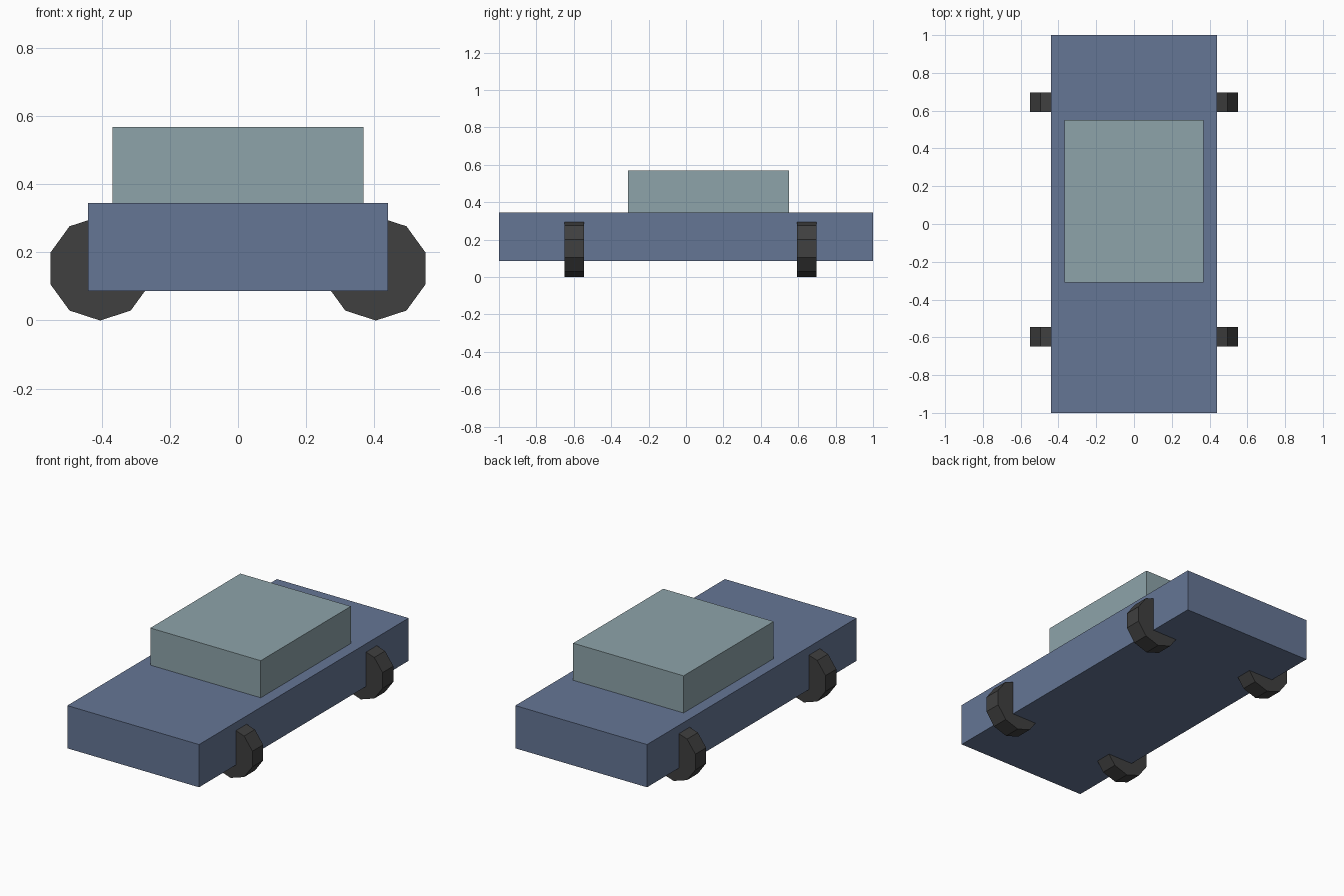
import bpy
import math

if "Cube" in bpy.data.objects:
    bpy.data.objects.remove(bpy.data.objects["Cube"])


def material(name, rgb):
    mat = bpy.data.materials.new(name)
    mat.diffuse_color = (*rgb, 1.0)
    mat.use_nodes = True
    mat.node_tree.nodes["Principled BSDF"].inputs["Base Color"].default_value = mat.diffuse_color
    return mat


def finish(name, mat):
    obj = bpy.context.object
    obj.name = name
    obj.data.materials.append(mat)
    bpy.ops.object.transform_apply(location=False, rotation=True, scale=True)
    return obj


def box(name, lo, hi, mat):
    centre = [(a + b) / 2 for a, b in zip(lo, hi)]
    bpy.ops.mesh.primitive_cube_add(size=1, location=centre)
    bpy.context.object.scale = [b - a for a, b in zip(lo, hi)]
    return finish(name, mat)


paint = material("blue_paint", (0.13, 0.18, 0.30))
glass = material("cabin_glass", (0.27, 0.37, 0.40))
rubber = material("dark_rubber", (0.05, 0.05, 0.05))

# Body slab and cabin block
box("car_body", (-0.44, -1.0, 0.087), (0.44, 1.0, 0.345), paint)
box("cabin", (-0.369, -0.31, 0.345), (0.369, 0.55, 0.569), glass)

# Ten-sided wheels, axis along y, a corner touching the ground
R, WIDTH = 0.153, 0.103
for end, y in (("front", -0.597), ("rear", 0.645)):
    for side, x in (("left", -0.405), ("right", 0.405)):
        bpy.ops.mesh.primitive_cylinder_add(
            vertices=10, radius=R, depth=WIDTH,
            location=(x, y, R), rotation=(math.pi / 2, 0, 0))
        finish(f"{end}_{side}_wheel", rubber)
